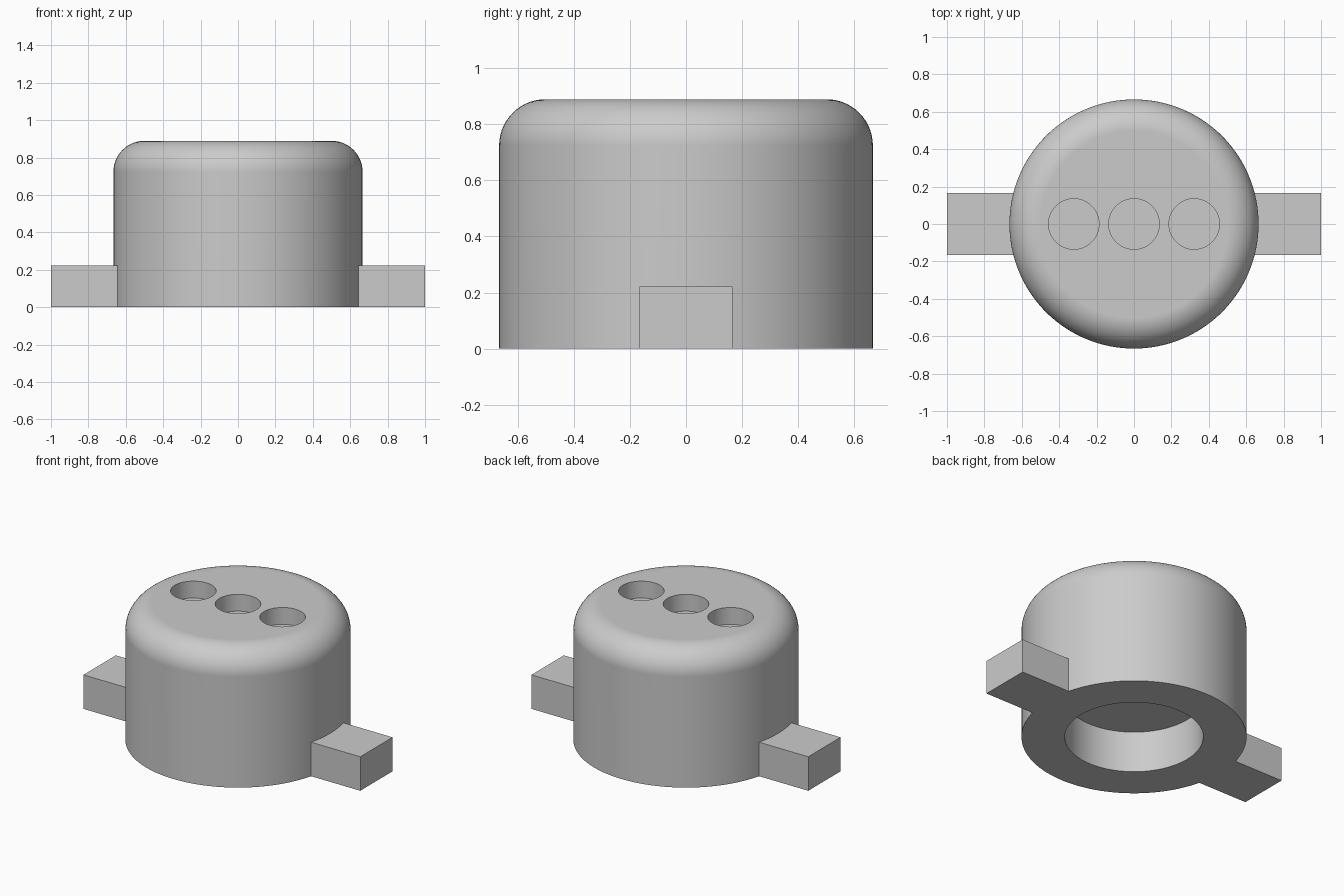
import bpy
import bmesh
import math
from mathutils import Matrix

if "Cube" in bpy.data.objects:
    bpy.data.objects.remove(bpy.data.objects["Cube"], do_unlink=True)

RADIUS, HEIGHT, ROUND = 0.666, 0.889, 0.165
BORE_RADIUS, BORE_DEPTH = 0.41, 0.27
HOLE_RADIUS, HOLE_DEPTH, HOLE_SPACING = 0.135, 0.11, 0.322
TAB_WIDTH, TAB_HEIGHT, TAB_INNER, TAB_OUTER = 0.333, 0.222, 0.52, 1.0

grey = bpy.data.materials.new("plain grey")
grey.use_nodes = True
grey.diffuse_color = (0.6, 0.6, 0.6, 1)
grey.node_tree.nodes["Principled BSDF"].inputs["Base Color"].default_value = (0.6, 0.6, 0.6, 1)


def add_object(name, bm):
    mesh = bpy.data.meshes.new(name)
    bm.to_mesh(mesh)
    bm.free()
    mesh.materials.append(grey)
    obj = bpy.data.objects.new(name, mesh)
    bpy.context.collection.objects.link(obj)
    return obj


def cylinder(name, radius, low, high, x=0, sides=64, rounding=0):
    bm = bmesh.new()
    bmesh.ops.create_cone(bm, cap_ends=True, segments=sides, radius1=radius, radius2=radius,
                          depth=high - low, matrix=Matrix.Translation((x, 0, (low + high) / 2)))
    if rounding:
        rim = [e for e in bm.edges if all(v.co.z > high - 0.001 for v in e.verts)]
        bmesh.ops.bevel(bm, geom=rim, offset=rounding, segments=14, profile=0.5,
                        affect='EDGES', clamp_overlap=False)
    return add_object(name, bm)


def box(name, x0, x1, width, height):
    bm = bmesh.new()
    place = Matrix.Translation(((x0 + x1) / 2, 0, height / 2))
    size = Matrix.Diagonal((abs(x1 - x0), width, height, 1))
    bmesh.ops.create_cube(bm, size=1, matrix=place @ size)
    return add_object(name, bm)


def combine(target, tool, operation):
    tool.hide_render = True
    mod = target.modifiers.new(tool.name, 'BOOLEAN')
    mod.operation, mod.solver, mod.object = operation, 'EXACT', tool
    bpy.context.view_layer.objects.active = target
    bpy.ops.object.modifier_apply(modifier=mod.name)
    bpy.data.objects.remove(tool, do_unlink=True)


# Round body with a softened top rim
body = cylinder("round_body", RADIUS, 0, HEIGHT, sides=128, rounding=ROUND)

# Side tabs, flush with the underside
for side, name in ((1, "left_tab"), (-1, "right_tab")):
    combine(body, box(name, side * TAB_INNER, side * TAB_OUTER, TAB_WIDTH, TAB_HEIGHT), 'UNION')

# Wide bore underneath
combine(body, cylinder("bore_cutter", BORE_RADIUS, -0.2, BORE_DEPTH, sides=96), 'DIFFERENCE')

# Row of three blind holes in the top
for i in (-1, 0, 1):
    hole = cylinder("hole_cutter", HOLE_RADIUS, HEIGHT - HOLE_DEPTH, HEIGHT + 0.2, x=i * HOLE_SPACING)
    combine(body, hole, 'DIFFERENCE')

# Smooth curved walls, crisp edges
bpy.ops.object.select_all(action='DESELECT')
body.select_set(True)
bpy.context.view_layer.objects.active = body
bpy.ops.object.shade_smooth_by_angle(angle=math.radians(30))
weighted = body.modifiers.new("flat_top_normals", 'WEIGHTED_NORMAL')
weighted.keep_sharp = True
